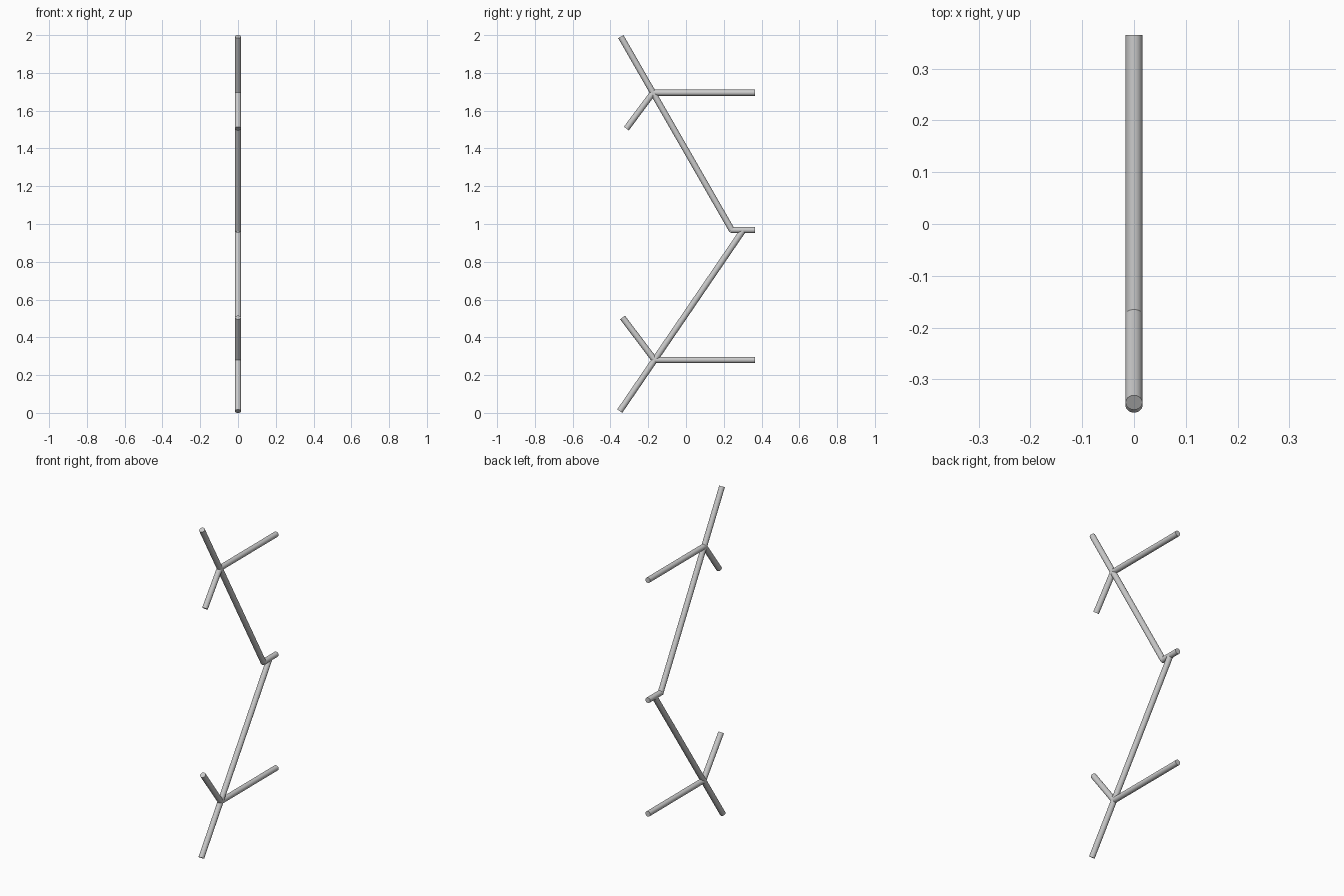
import bpy
from mathutils import Vector

if "Cube" in bpy.data.objects:
    bpy.data.objects.remove(bpy.data.objects["Cube"])

RADIUS = 0.0162


def rod(name, start, end):
    """Round rod in the x = 0 plane between two (y, z) points."""
    a, b = Vector((0, *start)), Vector((0, *end))
    d = b - a
    bpy.ops.mesh.primitive_cylinder_add(vertices=32, radius=RADIUS, depth=d.length,
                                        location=(a + b) / 2)
    ob = bpy.context.object
    ob.name = name
    ob.rotation_euler = d.to_track_quat('Z', 'Y').to_euler()
    bpy.ops.object.shade_smooth_by_angle()


upper_joint = (-0.174, 1.695)
lower_joint = (-0.166, 0.280)
back = 0.365

# Long slanted rods
rod("upper_main_rod", (0.243, 0.967), (-0.345, 1.992))
rod("lower_main_rod", (-0.351, 0.009), (0.302, 0.966))

# Horizontal rods reaching to the back
rod("upper_horizontal_rod", upper_joint, (back, 1.695))
rod("middle_horizontal_rod", (0.236, 0.968), (back, 0.968))
rod("lower_horizontal_rod", lower_joint, (back, 0.280))

# Short branches at the joints
rod("upper_branch", upper_joint, (-0.316, 1.505))
rod("lower_branch", lower_joint, (-0.336, 0.505))
